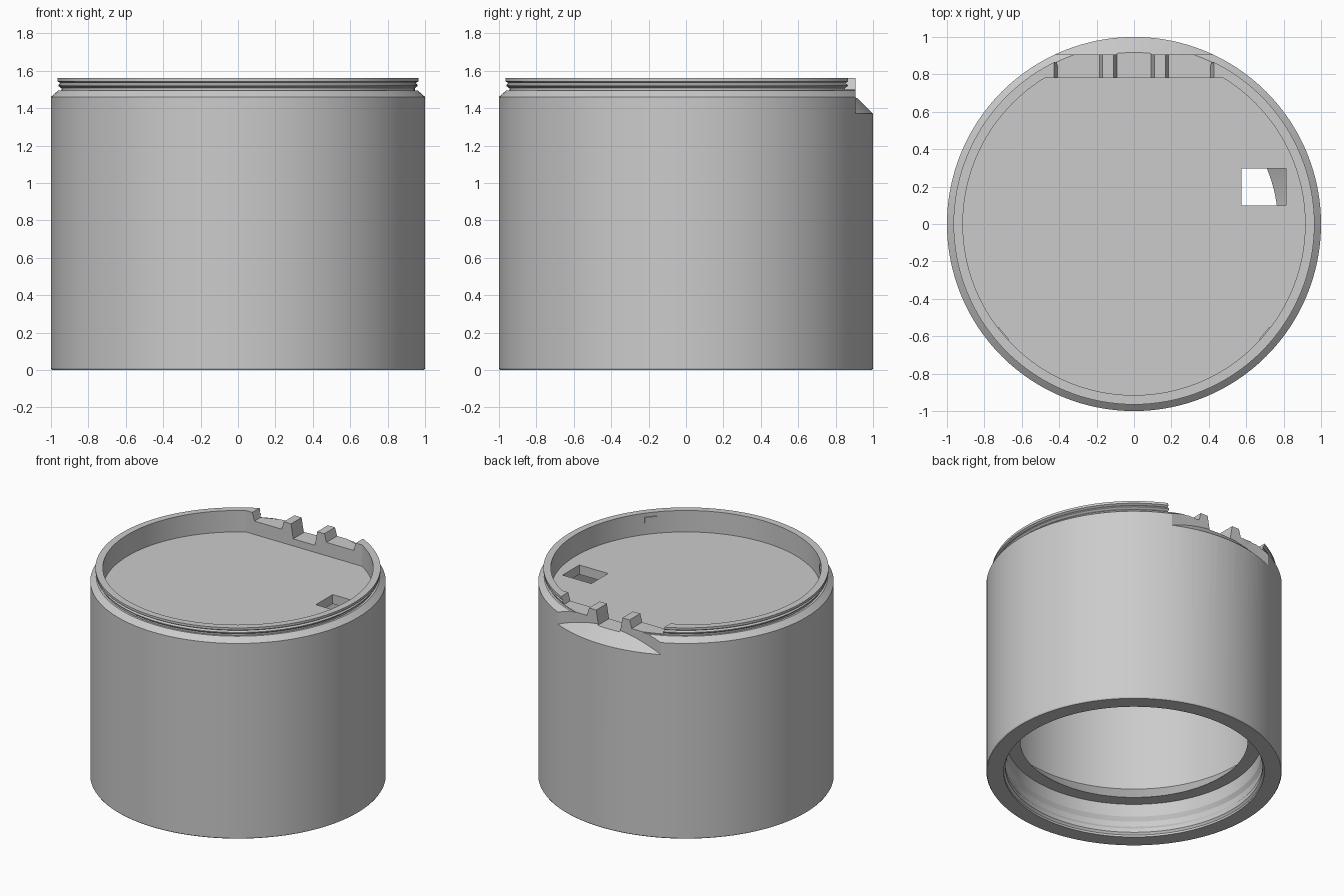
import bpy, bmesh, math
from mathutils import Matrix, Vector

cube = bpy.data.objects.get("Cube")
if cube:
    bpy.data.objects.remove(cube, do_unlink=True)

SEGMENTS = 128
COLOUR = (0.6, 0.6, 0.6, 1)
grey = bpy.data.materials.new("grey plastic")
grey.use_nodes = True
grey.diffuse_color = COLOUR
grey.node_tree.nodes["Principled BSDF"].inputs["Base Color"].default_value = COLOUR


def finish(name, bm, cutter=True):
    bmesh.ops.recalc_face_normals(bm, faces=bm.faces)
    mesh = bpy.data.meshes.new(name)
    bm.to_mesh(mesh)
    bm.free()
    obj = bpy.data.objects.new(name, mesh)
    bpy.context.collection.objects.link(obj)
    mesh.materials.append(grey)
    obj.hide_render = cutter
    return obj


def lathe(name, profile, cutter=True):
    """Revolve (radius, z) points that start and end on the axis."""
    bm = bmesh.new()
    verts = [bm.verts.new((r, 0, z)) for r, z in profile]
    edges = [bm.edges.new(pair) for pair in zip(verts, verts[1:])]
    bmesh.ops.spin(bm, geom=verts + edges, cent=(0, 0, 0), axis=(0, 0, 1),
                   angle=math.tau, steps=SEGMENTS, use_merge=True)
    bmesh.ops.remove_doubles(bm, verts=bm.verts, dist=1e-5)
    return finish(name, bm, cutter)


def prism(name, points, vector):
    """Extrude a flat polygon along a vector."""
    bm = bmesh.new()
    face = bm.faces.new([bm.verts.new(p) for p in points])
    grown = bmesh.ops.extrude_face_region(bm, geom=[face], use_keep_orig=True)
    moved = [v for v in grown["geom"] if isinstance(v, bmesh.types.BMVert)]
    bmesh.ops.translate(bm, verts=moved, vec=vector)
    return finish(name, bm)


def box(name, low, high, turn=0, cutter=True):
    low, high = Vector(low), Vector(high)
    bm = bmesh.new()
    bmesh.ops.create_cube(bm, size=1)
    bmesh.ops.scale(bm, verts=bm.verts, vec=high - low)
    bmesh.ops.translate(bm, verts=bm.verts, vec=(low + high) / 2)
    bmesh.ops.rotate(bm, verts=bm.verts, matrix=Matrix.Rotation(turn, 3, "Z"))
    return finish(name, bm, cutter)


def cut(obj, cutter):
    bpy.ops.object.select_all(action="DESELECT")
    bpy.context.view_layer.objects.active = obj
    obj.select_set(True)
    mod = obj.modifiers.new("cut", "BOOLEAN")
    mod.operation, mod.solver, mod.object = "DIFFERENCE", "EXACT", cutter
    bpy.ops.object.modifier_apply(modifier=mod.name)
    bpy.data.objects.remove(cutter, do_unlink=True)


# Cup body: wide cavity with a funnelled lip, stepped mouth, outer wall, beaded neck
body = lathe("cup_body", [
    (0, 1.33), (0.9, 1.33), (0.9, 0.385), (0.77, 0.245), (0.865, 0.245),
    (0.865, 0.15), (0.882, 0.12), (0.882, 0.08), (0.87, 0.06), (0.87, 0.03),
    (0.882, 0.015), (0.882, 0), (0.995, 0), (1, 0.008), (1, 1.46), (0.96, 1.495),
    (0.945, 1.495), (0.945, 1.507), (0.96, 1.518), (0.96, 1.524), (0.95, 1.534),
    (0.965, 1.543), (0.965, 1.56), (0, 1.56)], cutter=False)

# Shallow top recess with a straight back wall
reach = math.acos(0.78 / 0.915)
start, sweep = math.pi / 2 + reach, math.tau - 2 * reach
arc = [start + sweep * i / SEGMENTS for i in range(SEGMENTS + 1)]
cut(body, prism("recess_cutter",
                [(0.915 * math.cos(a), 0.915 * math.sin(a), 1.4) for a in arc],
                (0, 0, 0.3)))

# Flat on the back, leaving a conical ledge at its foot
flat = box("flat_cutter", (-0.6, 0.905, 1.3), (0.6, 1.2, 1.7))
cut(flat, lathe("ledge_cone", [(0, 1.2), (1.17, 1.2), (0.87, 1.5), (0, 1.5)]))
cut(body, flat)

# Notches in the back wall, the middle one deeper, leaving two upright tabs
for left, right, floor in ((-0.41, -0.185, 1.5), (-0.09, 0.09, 1.453),
                           (0.185, 0.41, 1.5)):
    flare = 0.02
    cut(body, prism("notch_cutter",
                    [(left, 0.7, floor), (right, 0.7, floor),
                     (right + flare, 0.7, 1.57), (left - flare, 0.7, 1.57)],
                    (0, 0.4, 0)))

# Slot through the floor into the cavity
cut(body, box("slot_cutter", (0.575, 0.098, 1.25), (0.813, 0.296, 1.5)))

# Small catches inside the rim
catches = [box(f"{side}_rim_catch", (0.908, -0.045, 1.49), (0.93, 0.045, 1.53),
               math.radians(angle), cutter=False)
           for side, angle in (("left", -40), ("right", -140))]

bpy.ops.object.select_all(action="DESELECT")
bpy.context.view_layer.objects.active = body
for part in [body] + catches:
    part.select_set(True)
bpy.ops.object.shade_smooth_by_angle(angle=math.radians(20))
